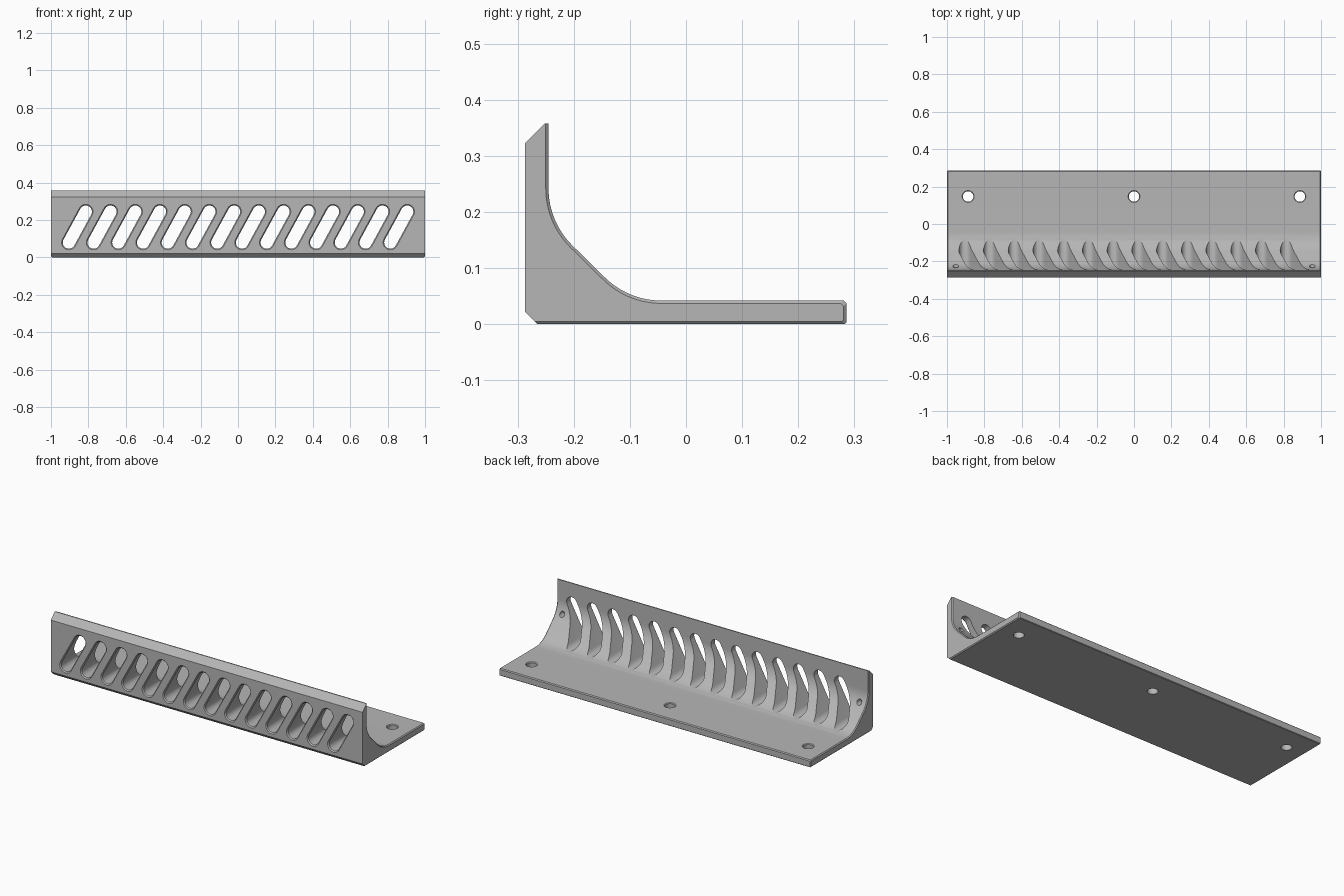
import bpy
import bmesh
from math import sin, cos, pi, radians, atan2
from mathutils import Vector

cube = bpy.data.objects.get("Cube")
if cube:
    bpy.data.objects.remove(cube, do_unlink=True)

grey = bpy.data.materials.new("plain grey")
grey.use_nodes = True
colour = (0.47, 0.47, 0.47, 1)
grey.diffuse_color = colour
grey.node_tree.nodes["Principled BSDF"].inputs["Base Color"].default_value = colour


def loft(bm, rings):
    """Skin a closed solid through rings of equal point count."""
    loops = [[bm.verts.new(p) for p in ring] for ring in rings]
    n = len(loops[0])
    for a, b in zip(loops, loops[1:]):
        for i in range(n):
            j = (i + 1) % n
            bm.faces.new((a[i], a[j], b[j], b[i]))
    bm.faces.new(loops[0][::-1])
    bm.faces.new(loops[-1])


def make_object(name, bm):
    bmesh.ops.recalc_face_normals(bm, faces=bm.faces)
    mesh = bpy.data.meshes.new(name)
    bm.to_mesh(mesh)
    bm.free()
    mesh.materials.append(grey)
    obj = bpy.data.objects.new(name, mesh)
    bpy.context.collection.objects.link(obj)
    return obj


def arc(cy, cz, r, start, end, steps=12):
    angles = [radians(start + (end - start) * i / steps) for i in range(steps + 1)]
    return [(cy + r * cos(a), cz + r * sin(a)) for a in angles]


# Angle bracket: L-shaped profile with a sloped, filleted inner corner
def profile(d):
    """Side outline, drawn in by d everywhere except the front and top."""
    wall, floor, back = -0.245 - d, 0.042 - d, 0.286 - d
    r = 0.143 + d
    pts = [(-0.265 - d, d), (-0.287, 0.022), (-0.287, 0.322), (-0.251, 0.358), (wall, 0.358)]
    pts += arc(-0.102, 0.242, r, 180, 225)
    pts += arc(-0.044, 0.185, r, 225, 270)
    pts += [(back - 0.005, floor), (back, floor - 0.005), (back, d + 0.003), (back - 0.003, d)]
    return pts


edge = 0.005
bm = bmesh.new()
loft(bm, [[(x, y, z) for y, z in profile(d)]
          for x, d in ((-1, edge), (edge - 1, 0), (1 - edge, 0), (1, edge))])
bracket = make_object("slotted_angle_bracket", bm)

# Cutters: slanted slots, screw holes and blind pin holes
bm = bmesh.new()
lean = Vector((0.045, 0.0825))
tilt = atan2(lean.y, lean.x) - pi / 2


def slot_ring(cx, y, r):
    ring = []
    for sign, start in ((1, 0), (-1, pi)):
        for i in range(13):
            a = tilt + start + pi * i / 12
            ring.append((cx + sign * lean.x + r * cos(a), y, 0.162 + sign * lean.y + r * sin(a)))
    return ring


for i in range(14):
    cx = -0.859 + 0.1322 * i
    loft(bm, [slot_ring(cx, -0.30, 0.052), slot_ring(cx, -0.281, 0.033), slot_ring(cx, 0.02, 0.033)])


def circle(r, place, steps=32):
    return [place(r * cos(2 * pi * i / steps), r * sin(2 * pi * i / steps)) for i in range(steps)]


for x in (-0.887, 0, 0.887):
    loft(bm, [circle(r, lambda u, v, z=z: (x + u, 0.147 + v, z))
              for r, z in ((0.028, -0.02), (0.028, 0.038), (0.042, 0.052))])
for x in (-0.953, 0.953):
    loft(bm, [circle(0.015, lambda u, v, y=y: (x + u, y, 0.172 + v)) for y in (-0.26, -0.15)])
cutter = make_object("hole_cutter", bm)
cutter.hide_render = True

cut = bracket.modifiers.new("holes", "BOOLEAN")
cut.operation = "DIFFERENCE"
cut.solver = "EXACT"
cut.object = cutter
bpy.context.view_layer.objects.active = bracket
bpy.ops.object.select_all(action="DESELECT")
bracket.select_set(True)
bpy.ops.object.modifier_apply(modifier=cut.name)
bpy.data.objects.remove(cutter, do_unlink=True)
bpy.ops.object.shade_smooth_by_angle(angle=radians(25))
